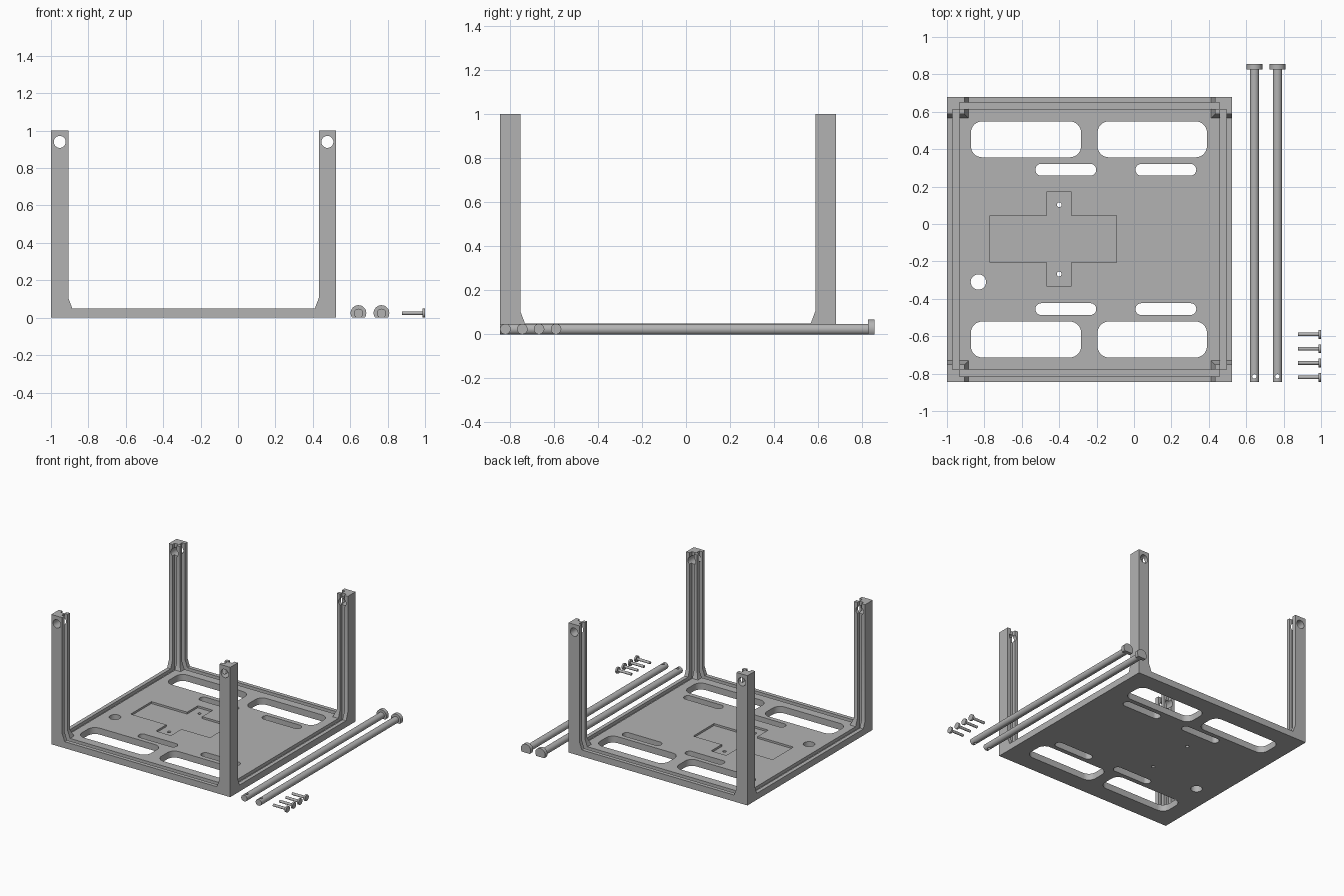
import bpy, bmesh, math
from mathutils import Matrix

if "Cube" in bpy.data.objects:
    bpy.data.objects.remove(bpy.data.objects["Cube"])

grey = bpy.data.materials.new("plain grey")
grey.diffuse_color = (0.45, 0.45, 0.45, 1)
grey.use_nodes = True
grey.node_tree.nodes["Principled BSDF"].inputs["Base Color"].default_value = grey.diffuse_color

X0, X1, Y0, Y1 = -1.0, 0.525, -0.845, 0.68   # tray footprint
CX, CY = (X0 + X1) / 2, (Y0 + Y1) / 2
RIM = 0.05


def finish(name, bm, smooth=False):
    bmesh.ops.recalc_face_normals(bm, faces=bm.faces)
    me = bpy.data.meshes.new(name)
    bm.to_mesh(me)
    bm.free()
    me.materials.append(grey)
    ob = bpy.data.objects.new(name, me)
    bpy.context.collection.objects.link(ob)
    if smooth:
        smooth_edges(ob)
    return ob


def smooth_edges(ob):
    bpy.ops.object.select_all(action='DESELECT')
    ob.select_set(True)
    bpy.context.view_layer.objects.active = ob
    bpy.ops.object.shade_smooth_by_angle(angle=math.radians(30))


def prism(name, pts, z0, z1):
    bm = bmesh.new()
    f = bm.faces.new([bm.verts.new((x, y, z0)) for x, y in pts])
    ext = bmesh.ops.extrude_face_region(bm, geom=[f])["geom"]
    for v in ext:
        if isinstance(v, bmesh.types.BMVert):
            v.co.z = z1
    return finish(name, bm)


def box(name, x0, x1, y0, y1, z0, z1):
    return prism(name, [(x0, y0), (x1, y0), (x1, y1), (x0, y1)], z0, z1)


def rounded(name, x0, x1, y0, y1, r, z0, z1, n=8):
    pts = []
    corners = [(x1 - r, y1 - r), (x0 + r, y1 - r), (x0 + r, y0 + r), (x1 - r, y0 + r)]
    for q, (cx, cy) in enumerate(corners):
        for i in range(n + 1):
            a = (q + i / n) * math.pi / 2
            pts.append((cx + r * math.cos(a), cy + r * math.sin(a)))
    return prism(name, pts, z0, z1)


def add_cyl(bm, axis, r, start, end, c, n=32):
    """Cylinder along an axis; c gives the other two coordinates in order."""
    rot = {'X': Matrix.Rotation(math.pi / 2, 4, 'Y'),
           'Y': Matrix.Rotation(math.pi / 2, 4, 'X'), 'Z': Matrix()}[axis]
    pos = list(c)
    pos.insert('XYZ'.index(axis), (start + end) / 2)
    bmesh.ops.create_cone(bm, cap_ends=True, segments=n, radius1=r, radius2=r,
                          depth=end - start, matrix=Matrix.Translation(pos) @ rot)


def cylinder(name, *args, **kw):
    bm = bmesh.new()
    add_cyl(bm, *args, **kw)
    return finish(name, bm)


def cut(ob, cutters):
    for c in cutters:
        m = ob.modifiers.new("cut", 'BOOLEAN')
        m.operation, m.solver, m.object = 'DIFFERENCE', 'EXACT', c
    dg = bpy.context.evaluated_depsgraph_get()
    me = bpy.data.meshes.new_from_object(ob.evaluated_get(dg))
    ob.modifiers.clear()
    ob.data = me
    smooth_edges(ob)


def discard(cutters):
    for c in cutters:
        bpy.data.objects.remove(c)


# Panel grooves running along the rim and up through the legs
A, B, S = 0.03, 0.066, 0.068
grooves = []
for y0, y1 in ((Y0 + A, Y0 + B), (Y1 - B, Y1 - A)):
    grooves.append(box("groove", X0 + S, X1 - S, y0, y1, 0.025, 1.2))
for x0, x1 in ((X0 + A, X0 + B), (X1 - B, X1 - A)):
    grooves.append(box("groove", x0, x1, Y0 + S, Y1 - S, 0.025, 1.2))

# Tray openings: large windows, narrow slots, round holes, cross recess
holes = []
for s in (1, -1):
    for x0, x1, a, b, r in ((-0.872, -0.283, 0.439, 0.631, 0.06),
                            (-0.195, 0.39, 0.439, 0.631, 0.06),
                            (-0.527, -0.202, 0.341, 0.404, 0.031),
                            (0.008, 0.333, 0.341, 0.404, 0.031)):
        ya, yb = sorted((CY + s * a, CY + s * b))
        holes.append(rounded("window", x0, x1, ya, yb, r, -0.1, 0.2))
    holes.append(cylinder("screw_hole", 'Z', 0.013, -0.1, 0.2, (-0.4, CY + s * 0.185), n=16))
holes.append(cylinder("cable_hole", 'Z', 0.041, -0.1, 0.2, (-0.832, -0.31)))
a0, a1, b0, b1 = -0.77, -0.094, -0.465, -0.337
c0, c1, d0, d1 = -0.207, 0.045, -0.335, 0.174
cross = [(a0, c0), (b0, c0), (b0, d0), (b1, d0), (b1, c0), (a1, c0),
         (a1, c1), (b1, c1), (b1, d1), (b0, d1), (b0, c1), (a0, c1)]
holes.append(prism("recess", cross, 0.035, 0.2))

tray = box("tray", X0, X1, Y0, Y1, 0, RIM)
cut(tray, grooves + holes)

# Corner legs with flared feet, grooves and a cross hole for the rods
for sx, ex, side in ((1, X0, "left"), (-1, X1, "right")):
    bore = cylinder("bore", 'Y', 0.032, -2, 2, (ex + sx * 0.047, 0.94))
    for sy, ey, end in ((1, Y0, "front"), (-1, Y1, "back")):
        bm = bmesh.new()
        rings = []
        for z, w in ((RIM, 0.114), (0.105, 0.093), (1.0, 0.093)):
            rings.append([bm.verts.new((ex + sx * u * w, ey + sy * v * w, z))
                          for u, v in ((0, 0), (1, 0), (1, 1), (0, 1))])
        bm.faces.new(rings[0])
        bm.faces.new(rings[2])
        for lo, hi in zip(rings, rings[1:]):
            for i in range(4):
                j = (i + 1) % 4
                bm.faces.new((lo[i], lo[j], hi[j], hi[i]))
        leg = finish(f"{end}_{side}_leg", bm)
        cut(leg, grooves + [bore])
    discard([bore])
discard(grooves + holes)

# Long locking rods with flat-bottomed heads and a pin hole at the tip
for i, x in enumerate((0.644, 0.767)):
    ground = box("ground_cut", 0.4, 1.0, -2, 2, -0.5, 0)
    pin = cylinder("pin_cut", 'Z', 0.012, -0.2, 0.2, (x, -0.815), n=16)
    rod = cylinder(f"rod_{i + 1}", 'Y', 0.025, -0.845, 0.83, (x, 0.023))
    cut(rod, [ground, pin])
    head = cylinder(f"rod_head_{i + 1}", 'Y', 0.042, 0.826, 0.855, (x, 0.025))
    cut(head, [ground])
    discard([ground, pin])

# Small screws lying beside the rods
for i, y in enumerate((-0.59, -0.667, -0.743, -0.82)):
    bm = bmesh.new()
    add_cyl(bm, 'X', 0.01, 0.877, 0.99, (y, 0.024), n=16)
    add_cyl(bm, 'X', 0.024, 0.987, 1.0, (y, 0.024), n=24)
    finish(f"screw_{i + 1}", bm, smooth=True)
